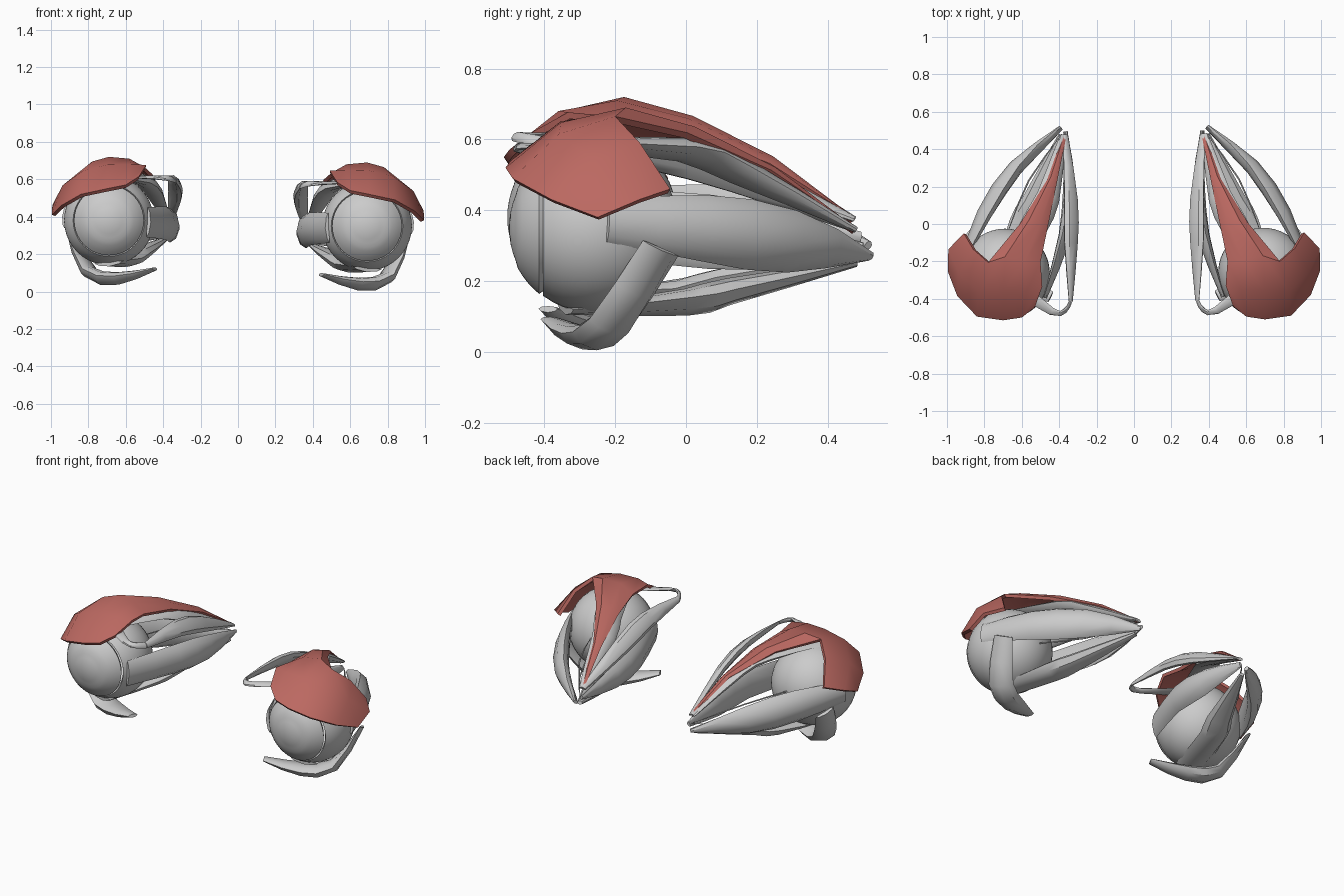
import bpy, bmesh, math
from mathutils import Vector, Matrix

if "Cube" in bpy.data.objects:
    bpy.data.objects.remove(bpy.data.objects["Cube"])

EYE = Vector((0.69, -0.26, 0.35))
APEX = Vector((0.375, 0.50, 0.30))
RADIUS = 0.24

red = bpy.data.materials.new("eyelid_red")
red.diffuse_color = (0.5, 0.14, 0.12, 1)
red.use_nodes = True
red.node_tree.nodes["Principled BSDF"].inputs["Base Color"].default_value = red.diffuse_color


def place(name, bm, side, mat=None):
    """Turn a right-side bmesh into an object on the given side."""
    if side < 0:
        bmesh.ops.transform(bm, verts=bm.verts,
                            matrix=Matrix.Translation((0, -0.005, 0.03)) @ Matrix.Diagonal((-1, 1, 1, 1)))
    bmesh.ops.recalc_face_normals(bm, faces=bm.faces)
    label = ("right_" if side > 0 else "left_") + name
    me = bpy.data.meshes.new(label)
    bm.to_mesh(me)
    bm.free()
    ob = bpy.data.objects.new(label, me)
    bpy.context.collection.objects.link(ob)
    if mat:
        me.materials.append(mat)
    bpy.ops.object.select_all(action='DESELECT')
    ob.select_set(True)
    bpy.context.view_layer.objects.active = ob
    bpy.ops.object.shade_smooth_by_angle(angle=math.radians(38))


def smooth_path(ctrl, per=2):
    """Catmull-Rom samples through the control points."""
    c = [Vector(p) for p in ctrl]
    c = [c[0] * 2 - c[1]] + c + [c[-1] * 2 - c[-2]]
    out = []
    for a, b, d, e in zip(c, c[1:], c[2:], c[3:]):
        for i in range(per):
            t = i / per
            out.append(0.5 * (2 * b + (d - a) * t + (2 * a - 5 * b + 4 * d - e) * t * t
                              + (3 * b - a - 3 * d + e) * t ** 3))
    return out + [c[-2]]


def muscle(name, side, ctrl, widths, thick, sides=8):
    """Loft an oval section (start, middle, end width), cupped around the orbit axis."""
    bm = bmesh.new()
    pts = smooth_path(ctrl)
    axis = APEX - EYE
    rings = []
    for i, p in enumerate(pts):
        u = i / (len(pts) - 1)
        swell = math.sin(math.pi * u)
        w = widths[1] * swell + (widths[0] if u < .5 else widths[2]) * (1 - swell)
        t = thick * (.25 + .75 * swell)
        tangent = (pts[min(i + 1, len(pts) - 1)] - pts[max(i - 1, 0)]).normalized()
        k = max(0, min(1, (p - EYE).dot(axis) / axis.length_squared))
        out = p - (EYE + axis * k)
        out = (out - tangent * out.dot(tangent)).normalized()
        wide = tangent.cross(out)
        ring = []
        for j in range(sides):
            a = 2 * math.pi * j / sides
            x = math.cos(a) * w / 2
            ring.append(bm.verts.new(p + wide * x + out * (math.sin(a) * t / 2 - x * x / 0.55)))
        rings.append(ring)
    for a, b in zip(rings, rings[1:]):
        for j in range(sides):
            bm.faces.new((a[j], a[(j + 1) % sides], b[(j + 1) % sides], b[j]))
    bm.faces.new(rings[0])
    bm.faces.new(rings[-1])
    place(name, bm, side)


def lathe(name, side, profile, seg=40):
    """Spin (radius, y offset) points around the eye's front-back axis."""
    bm = bmesh.new()
    vs = [bm.verts.new(EYE + Vector((r, y, 0))) for r, y in profile]
    es = [bm.edges.new(e) for e in zip(vs, vs[1:])]
    bmesh.ops.spin(bm, geom=vs + es, cent=EYE, axis=(0, 1, 0), angle=2 * math.pi, steps=seg)
    bmesh.ops.remove_doubles(bm, verts=bm.verts, dist=0.0005)
    place(name, bm, side)


def arc(a0, a1, n):
    angles = [math.radians(a0 + (a1 - a0) * i / n) for i in range(n + 1)]
    return [(RADIUS * math.sin(a), -RADIUS * math.cos(a)) for a in angles]


def eyelid(side):
    # crest and margin of the lid, inner to outer corner
    crest = [Vector(p) for p in ((.50, -.20, .635), (.58, -.19, .68), (.69, -.17, .69),
                                 (.78, -.20, .665), (.86, -.13, .59), (.91, -.045, .46))]
    margin = [Vector(p) for p in ((.53, -.44, .585), (.60, -.495, .54), (.70, -.51, .52),
                                  (.84, -.49, .49), (.945, -.38, .43), (.995, -.25, .38))]
    middle = []
    for a, b in zip(crest, margin):
        m = (a + b) / 2
        middle.append(m + (m - EYE).normalized() * 0.045)
    # lifting muscle: the crest's inner part narrows and arches back to the apex
    lifter = []
    for t in (1, .65, .3):
        row = []
        for p in crest[:4]:
            q = p.lerp(Vector((.36, .48, .35)), t)
            spread = (p.x - crest[0].x) * (1 - t) ** 1.8 + .02 * t * (p.x - .5) / .28
            q.x = crest[0].x + (.36 - crest[0].x) * t + spread
            q.z += .23 * t * (1 - t)
            row.append(q)
        lifter.append(row)
    bm = bmesh.new()
    rows = [[bm.verts.new(p) for p in r] for r in lifter + [crest, middle, margin]]
    for a, b in zip(rows, rows[1:]):
        for j in range(min(len(a), len(b)) - 1):
            bm.faces.new((a[j], a[j + 1], b[j + 1], b[j]))
    bmesh.ops.recalc_face_normals(bm, faces=bm.faces)
    bm.normal_update()
    if sum(f.normal.z for f in bm.faces) < 0:
        bmesh.ops.reverse_faces(bm, faces=bm.faces)
    # thicken inward towards the eyeball
    bm.normal_update()
    rim = [tuple(e.verts) for e in bm.edges if e.is_boundary]
    inner = {v: bm.verts.new(v.co - v.normal * 0.02) for v in list(bm.verts)}
    for f in list(bm.faces):
        bm.faces.new([inner[v] for v in reversed(f.verts)])
    for a, b in rim:
        bm.faces.new((a, b, inner[b], inner[a]))
    place("upper_eyelid", bm, side, red)


for side in (1, -1):
    # eyeball: sclera with an inset rim, then the front dome with a slightly sunken centre
    lathe("sclera", side, arc(180, 53, 16) + [(.18, -.13)])
    dome = [(r, y - (0 if r < .11 else .004)) for r, y in arc(51, 0, 9)]
    lathe("cornea", side, [(.17, -.13)] + dome)
    eyelid(side)
    # straight muscles
    muscle("superior_rectus", side, [(.38, .48, .345), (.455, .15, .515), (.53, 0, .575), (.68, -.31, .59)],
           (.03, .15, .16), .07)
    muscle("inferior_rectus", side, [(.39, .48, .25), (.53, .12, .17), (.59, 0, .14), (.69, -.34, .115)],
           (.03, .16, .16), .085)
    muscle("medial_rectus", side, [(.365, .5, .295), (.345, .2, .31), (.37, -.06, .335), (.475, -.39, .34)],
           (.03, .18, .16), .075)
    muscle("lateral_rectus", side, [(.39, .52, .27), (.63, .31, .31), (.80, .06, .35), (.93, -.22, .37)],
           (.03, .20, .12), .09)
    # slanting muscles
    muscle("superior_oblique", side, [(.365, .48, .345), (.335, .14, .49), (.335, -.1, .555), (.338, -.41, .565)],
           (.03, .11, .035), .055)
    muscle("superior_oblique_tendon", side,
           [(.338, -.41, .565), (.37, -.46, .575), (.44, -.463, .58), (.65, -.31, .585)],
           (.035, .035, .09), .022)
    muscle("inferior_oblique", side,
           [(.445, -.385, .09), (.64, -.29, .04), (.80, -.21, .075), (.90, -.07, .29)],
           (.06, .15, .12), .075)
    # thin nerves behind the eyeball
    for name, dz in (("upper_nerve", .03), ("lower_nerve", -.04)):
        end = EYE + Vector((-.02, .235, dz))
        mid = (APEX + end) / 2 + Vector((.04, 0, dz))
        muscle(name, side, [APEX, mid, end], (.008, .008, .008), .01, 6)
